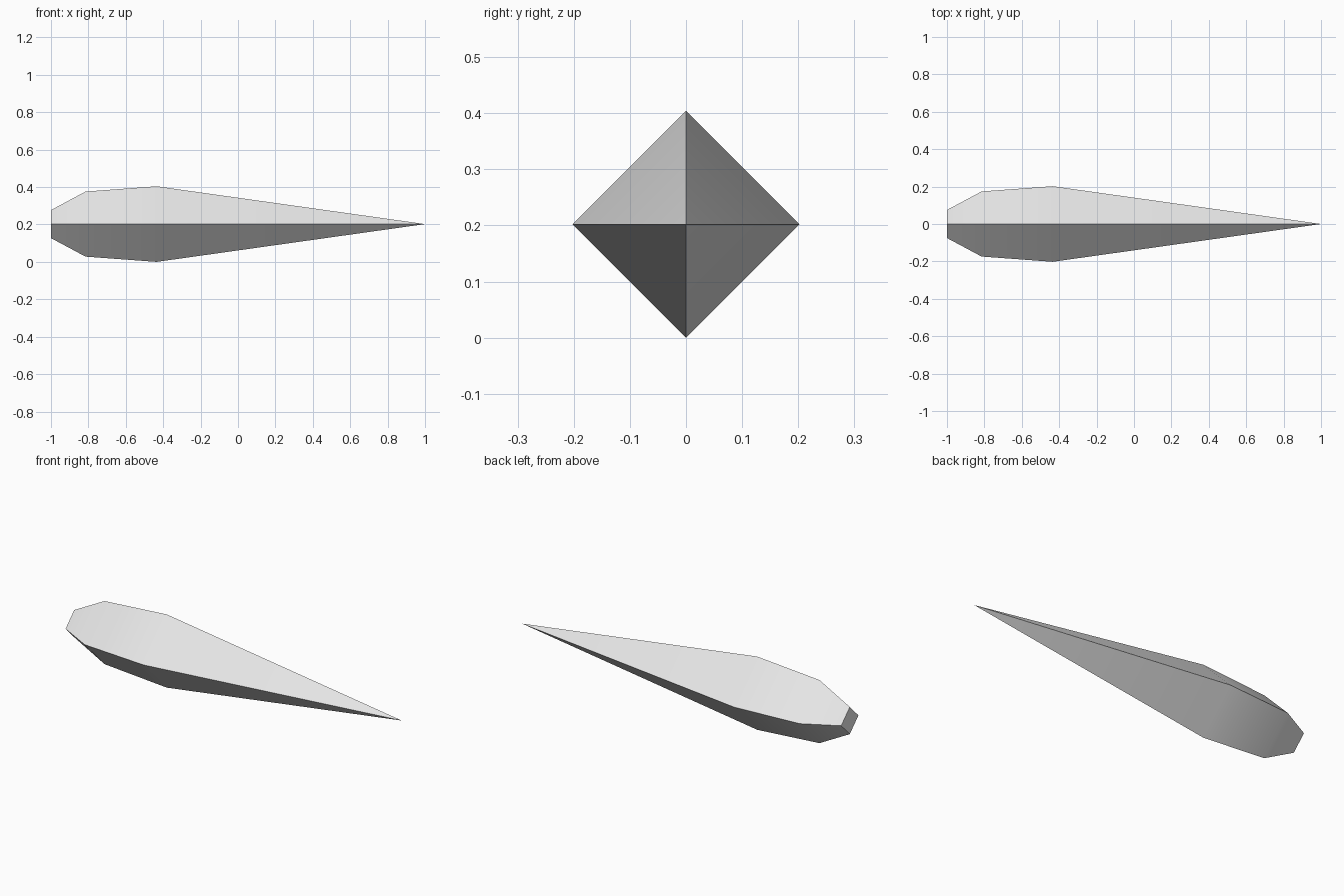
import bpy, bmesh, math

cube = bpy.data.objects.get("Cube")
if cube:
    bpy.data.objects.remove(cube, do_unlink=True)

# Single light grey
grey = bpy.data.materials.new("light grey")
grey.use_nodes = True
colour = (0.8, 0.8, 0.8, 1)
grey.diffuse_color = colour
grey.node_tree.nodes["Principled BSDF"].inputs["Base Color"].default_value = colour

# Spike: diamond sections (x, radius) lofted from the blunt end to the tip
SECTIONS = [(-1, 0.075), (-0.815, 0.174), (-0.435, 0.202)]
TIP_X = 1
AXIS_Z = 0.202
SIDES = 4

bm = bmesh.new()
rings = []
for x, r in SECTIONS:
    angles = [i * math.tau / SIDES for i in range(SIDES)]
    rings.append([bm.verts.new((x, r * math.cos(a), AXIS_Z + r * math.sin(a)))
                  for a in angles])
tip = bm.verts.new((TIP_X, 0, AXIS_Z))

bm.faces.new(rings[0])  # blunt end cap
for i in range(SIDES):
    j = (i + 1) % SIDES
    for a, b in zip(rings, rings[1:]):
        bm.faces.new((a[i], a[j], b[j], b[i]))
    bm.faces.new((rings[-1][i], rings[-1][j], tip))
bmesh.ops.recalc_face_normals(bm, faces=bm.faces)

mesh = bpy.data.meshes.new("spike")
bm.to_mesh(mesh)
bm.free()
mesh.materials.append(grey)
spike = bpy.data.objects.new("spike", mesh)
bpy.context.collection.objects.link(spike)

# Smooth along the length, crisp on the ridges and cap
bpy.ops.object.select_all(action="DESELECT")
spike.select_set(True)
bpy.context.view_layer.objects.active = spike
bpy.ops.object.shade_smooth_by_angle(angle=math.radians(30))
